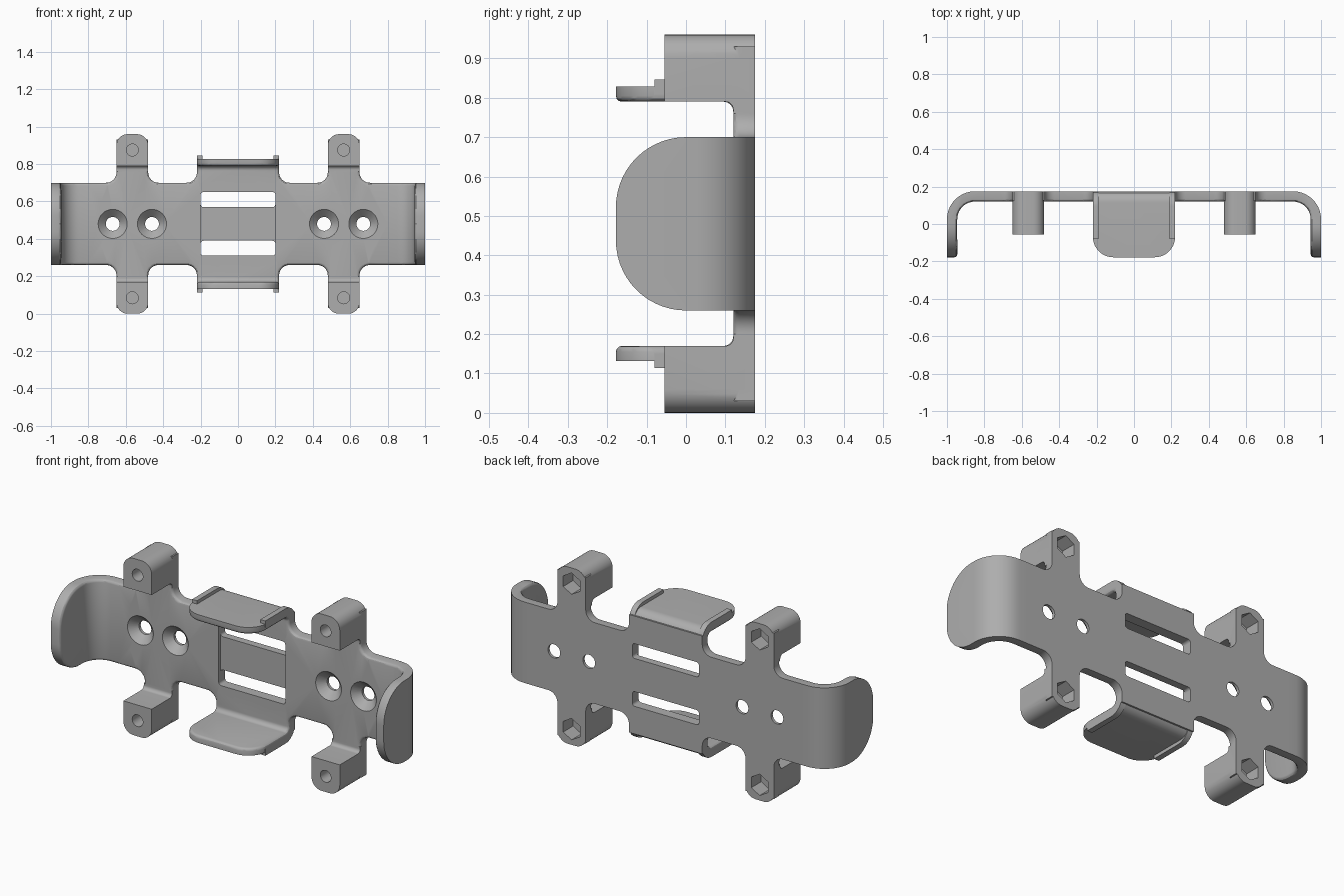
import bpy, bmesh, math
from mathutils import Vector, Matrix

old = bpy.data.objects.get("Cube")
if old:
    bpy.data.objects.remove(old, do_unlink=True)

# Heights are measured from the middle of the bracket, which sits at MID_Z
MID_Z = 0.48
BACK, FRONT, TIP = 0.175, 0.12, -0.178
HALF, INNER, ROUND = 0.22, 0.31, 0.015

grey = bpy.data.materials.new("plain grey")
grey.use_nodes = True
colour = (0.42, 0.42, 0.42, 1)
grey.diffuse_color = colour
grey.node_tree.nodes["Principled BSDF"].inputs["Base Color"].default_value = colour


def rounded(points, steps=10):
    """Turn (u, v, radius) corners of an outline into arcs."""
    out = []
    for i, p in enumerate(points):
        here = Vector(p[:2])
        if len(p) < 3:
            out.append(here)
            continue
        a = (Vector(points[i - 1][:2]) - here).normalized()
        b = (Vector(points[(i + 1) % len(points)][:2]) - here).normalized()
        centre = here + (a + b) * p[2]      # all corners are square
        for k in range(steps + 1):
            t = math.pi / 2 * k / steps
            out.append(centre - b * p[2] * math.cos(t) - a * p[2] * math.sin(t))
    return out


PLACE = {"X": lambda u, v, w: (w, u, v),
         "Y": lambda u, v, w: (u, w, v),
         "Z": lambda u, v, w: (u, v, w)}


def make_object(name, bm):
    bmesh.ops.recalc_face_normals(bm, faces=bm.faces)
    mesh = bpy.data.meshes.new(name)
    bm.to_mesh(mesh)
    bm.free()
    ob = bpy.data.objects.new(name, mesh)
    bpy.context.collection.objects.link(ob)
    mesh.materials.append(grey)
    return ob


def prism(name, axis, points, low, high, bevels=()):
    """Extrude an outline along an axis, then round edges picked by rules."""
    bm = bmesh.new()
    rings = [[bm.verts.new(PLACE[axis](p.x, p.y, w)) for p in rounded(points)]
             for w in (low, high)]
    count = len(rings[0])
    bm.faces.new(rings[0])
    bm.faces.new(rings[1][::-1])
    for i in range(count):
        j = (i + 1) % count
        bm.faces.new((rings[0][i], rings[0][j], rings[1][j], rings[1][i]))
    bmesh.ops.recalc_face_normals(bm, faces=bm.faces)
    for width, segments, rule in bevels:
        edges = []
        for e in bm.edges:
            mid = (e.verts[0].co + e.verts[1].co) / 2
            way = (e.verts[1].co - e.verts[0].co).normalized()
            if e.calc_face_angle(0) > 0.9 and rule(mid, way):
                edges.append(e)
        bmesh.ops.bevel(bm, geom=edges, offset=width, offset_type='OFFSET',
                        segments=segments, profile=0.5, affect='EDGES')
    return make_object(name, bm)


def drill(x, z, y0, y1, r0, r1, sides=32):
    """Round, conical or hexagonal cutter along y."""
    bm = bmesh.new()
    turn = Matrix.Translation((x, (y0 + y1) / 2, z)) @ Matrix.Rotation(-math.pi / 2, 4, 'X')
    bmesh.ops.create_cone(bm, cap_ends=True, segments=sides, radius1=r0,
                          radius2=r1, depth=y1 - y0, matrix=turn)
    return make_object("cutter", bm)


def combine(body, other, operation):
    mod = body.modifiers.new("combine", 'BOOLEAN')
    mod.operation, mod.solver, mod.object = operation, 'EXACT', other
    bpy.context.view_layer.objects.active = body
    bpy.ops.object.modifier_apply(modifier=mod.name)
    bpy.data.objects.remove(other, do_unlink=True)


# Flat back plate with flared necks
body = prism("mounting_bracket", "Y", [
    (-0.1, -0.1), (0.8, -0.1), (0.8, HALF), (0.65, HALF, 0.055), (0.65, 0.45),
    (0.48, 0.45), (0.48, HALF, 0.055), (HALF, HALF, 0.055), (HALF, 0.32), (-0.1, 0.32)],
    FRONT, BACK, [(ROUND, 3, lambda m, d: abs(m.y - FRONT) < 0.001 and m.z > 0.1
                   and not (abs(d.x) > 0.99 and m.z > 0.3))])

# Curved end arm
end_arm = prism("end_arm", "Z", [
    (0.7, BACK), (1, BACK, 0.15), (1, TIP), (0.945, TIP), (0.945, FRONT, 0.095), (0.7, FRONT)],
    -HALF, HALF, [
        (0.178, 14, lambda m, d: abs(d.x) > 0.99 and m.y < TIP + 0.01),
        (ROUND, 3, lambda m, d: 0.71 < m.x < 0.946 and m.y < FRONT + 0.001)])

# Middle clip lip
clip = prism("middle_clip", "X", [
    (BACK, 0.2), (BACK, 0.348, 0.06), (TIP, 0.348), (TIP, INNER), (FRONT, INNER, 0.025), (FRONT, 0.2)],
    -HALF, HALF, [
        (0.11, 12, lambda m, d: abs(d.z) > 0.99 and m.y < TIP + 0.01),
        (ROUND, 3, lambda m, d: 0.205 < m.z < INNER + 0.001 and m.y < FRONT + 0.001)])

# Raised rib along the clip edge
rib = prism("clip_rib", "X", [
    (BACK, 0.25), (BACK, 0.366, 0.08), (-0.08, 0.366), (-0.08, 0.33), (0.14, 0.33, 0.03), (0.14, 0.25)],
    0.19, HALF)

# Bolt ear
ear = prism("bolt_ear", "X", [
    (BACK, 0.28), (BACK, 0.48), (-0.055, 0.48), (-0.055, INNER), (FRONT, INNER, 0.02), (FRONT, 0.28)],
    0.48, 0.65, [(0.06, 8, lambda m, d: abs(d.y) > 0.99 and m.z > 0.47)])

for part in (end_arm, clip, rib, ear):
    combine(body, part, 'UNION')

# Strap slot and thinner middle strip
combine(body, prism("cutter", "Y", [
    (-0.2, 0.09, 0.015), (0.2, 0.09, 0.015), (0.2, 0.17, 0.015), (-0.2, 0.17, 0.015)],
    0.05, 0.25), 'DIFFERENCE')
combine(body, prism("cutter", "Y", [(-0.2, -0.12), (0.2, -0.12), (0.2, 0.12), (-0.2, 0.12)],
                    0.05, 0.135), 'DIFFERENCE')

# Countersunk screw holes
for x in (0.46, 0.67):
    combine(body, drill(x, 0, 0.05, 0.25, 0.037, 0.037), 'DIFFERENCE')
    combine(body, drill(x, 0, 0.11, 0.16, 0.088, 0.037), 'DIFFERENCE')

# Blind bolt hole in front of the ear and nut pocket behind it
combine(body, drill(0.565, 0.395, -0.1, 0.07, 0.032, 0.032), 'DIFFERENCE')
combine(body, drill(0.565, 0.395, 0.09, 0.25, 0.058, 0.058, 6), 'DIFFERENCE')

# Mirror the quarter to both sides and to the lower half
mirror = body.modifiers.new("mirror", 'MIRROR')
mirror.use_axis = (True, False, True)
mirror.use_bisect_axis = (True, False, True)
bpy.ops.object.modifier_apply(modifier=mirror.name)
body.location.z = MID_Z
bpy.ops.object.select_all(action='DESELECT')
body.select_set(True)
bpy.ops.object.shade_smooth_by_angle(angle=math.radians(30))
